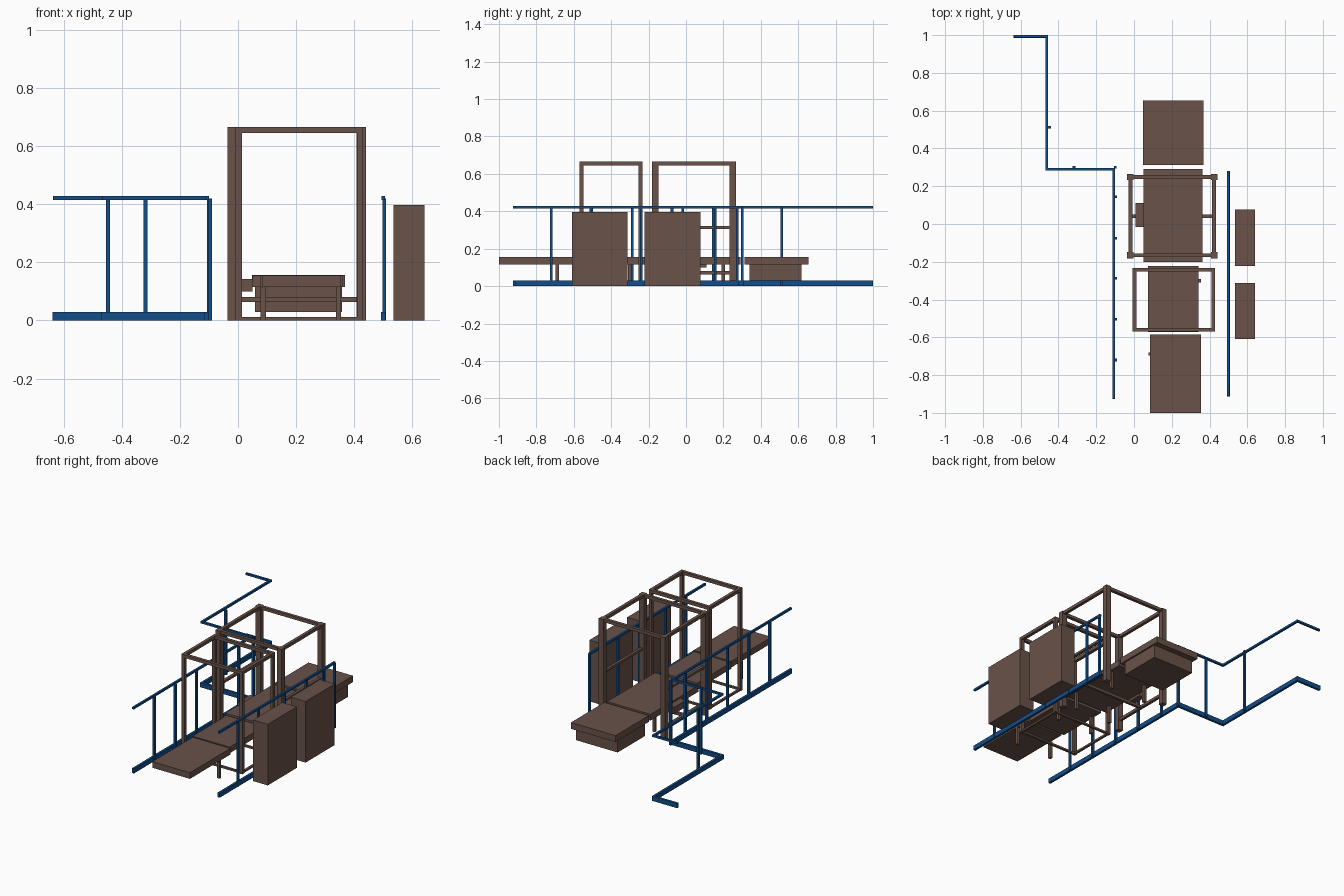
import bpy, bmesh
from mathutils import Vector

if "Cube" in bpy.data.objects:
    bpy.data.objects.remove(bpy.data.objects["Cube"])


def material(name, rgb):
    m = bpy.data.materials.new(name)
    m.diffuse_color = (*rgb, 1)
    m.use_nodes = True
    m.node_tree.nodes["Principled BSDF"].inputs["Base Color"].default_value = m.diffuse_color
    return m


BROWN = material("brown_paint", (0.14, 0.085, 0.068))
BLUE = material("blue_paint", (0.006, 0.075, 0.25))


def boxes(name, items, mat):
    """One object made of boxes given as (x0, x1, y0, y1, z0, z1)."""
    bm = bmesh.new()
    for x0, x1, y0, y1, z0, z1 in items:
        vs = bmesh.ops.create_cube(bm, size=1)["verts"]
        bmesh.ops.scale(bm, vec=(x1 - x0, y1 - y0, z1 - z0), verts=vs)
        bmesh.ops.translate(bm, vec=((x0 + x1) / 2, (y0 + y1) / 2, (z0 + z1) / 2), verts=vs)
    me = bpy.data.meshes.new(name)
    bm.to_mesh(me)
    bm.free()
    me.materials.append(mat)
    ob = bpy.data.objects.new(name, me)
    bpy.context.collection.objects.link(ob)
    return ob


def rail(name, path, w, z0, z1):
    """Axis-aligned rail following corner points."""
    h = w / 2
    items = []
    for (ax, ay), (bx, by) in zip(path, path[1:]):
        items.append((min(ax, bx) - h, max(ax, bx) + h,
                      min(ay, by) - h, max(ay, by) + h, z0, z1))
    boxes(name, items, BLUE)


def posts(name, points, w, z0, z1, mat):
    h = w / 2
    boxes(name, [(x - h, x + h, y - h, y + h, z0, z1) for x, y in points], mat)


def gantry(name, x0, x1, y0, y1, w, beam, height):
    """Four posts joined by a ring of beams at the top."""
    h = w / 2
    posts(name + "_posts", [(x, y) for x in (x0 + h, x1 - h) for y in (y0 + h, y1 - h)],
          w, 0, height, BROWN)
    ring(name + "_top_beams", x0, x1, y0, y1, w, beam, height - 0.02, height)


def ring(name, x0, x1, y0, y1, w, beam, za, zb, sides="xy"):
    h, b = w / 2, beam / 2
    items = []
    if "x" in sides:
        items += [(x0 + w, x1 - w, y - b, y + b, za, zb) for y in (y0 + h, y1 - h)]
    if "y" in sides:
        items += [(x - b, x + b, y0 + w, y1 - w, za, zb) for x in (x0 + h, x1 - h)]
    boxes(name, items, BROWN)


# Safety fences
left = [(-0.107, -0.918), (-0.107, 0.29), (-0.462, 0.29), (-0.462, 0.993), (-0.63, 0.993)]
right = [(0.5, -0.905), (0.5, 0.273)]
for side, path in (("left", left), ("right", right)):
    rail(side + "_fence_top_rail", path, 0.013, 0.415, 0.428)
    rail(side + "_fence_bottom_rail", path, 0.015, 0, 0.03)
posts("left_fence_posts", [(-0.097, y) for y in (-0.72, -0.505, -0.288, -0.075, 0.145)]
      + [(-0.1, 0.3), (-0.318, 0.3), (-0.447, 0.512)], 0.014, 0, 0.42, BLUE)
posts("right_fence_posts", [(0.503, y) for y in (-0.72, -0.51, -0.24, -0.018, 0.157, 0.273)],
      0.013, 0, 0.42, BLUE)

# Large rear gantry with side braces and a cross bar
A = (-0.036, 0.441, -0.182, 0.266)
gantry("rear_gantry", *A, 0.034, 0.02, 0.665)
ring("rear_gantry_side_braces", *A, 0.034, 0.018, 0.305, 0.32, "y")
ring("rear_gantry_low_braces", *A, 0.034, 0.018, 0.063, 0.081, "y")
boxes("rear_gantry_cross_bar", [(-0.02, 0.425, 0.033, 0.05, 0.063, 0.081)], BROWN)

# Smaller front gantry
B = (-0.008, 0.43, -0.57, -0.232)
gantry("front_gantry", *B, 0.021, 0.02, 0.665)
ring("front_gantry_floor_beams", *B, 0.021, 0.014, 0, 0.012)

# Conveyor tables
boxes("rear_table_top", [(0.048, 0.368, 0.312, 0.655, 0.115, 0.156)], BROWN)
boxes("rear_table_body", [(0.058, 0.357, 0.34, 0.618, 0.03, 0.115)], BROWN)
boxes("rear_gantry_conveyor", [(0.05, 0.362, -0.2, 0.292, 0.115, 0.155)], BROWN)
boxes("front_gantry_conveyor", [(0.075, 0.342, -0.573, -0.222, 0.115, 0.155)], BROWN)
boxes("infeed_conveyor", [(0.085, 0.355, -1.0, -0.585, 0.115, 0.155)], BROWN)
posts("conveyor_legs", [(x, y) for x in (0.087, 0.346) for y in (-0.688, -0.3, -0.13, 0.2)],
      0.018, 0, 0.116, BROWN)
boxes("drive_box", [(0.008, 0.05, -0.015, 0.11, 0.1, 0.143)], BROWN)

# Control cabinets
boxes("rear_cabinet", [(0.535, 0.641, -0.222, 0.077, 0, 0.397)], BROWN)
boxes("front_cabinet", [(0.535, 0.641, -0.61, -0.312, 0, 0.397)], BROWN)
